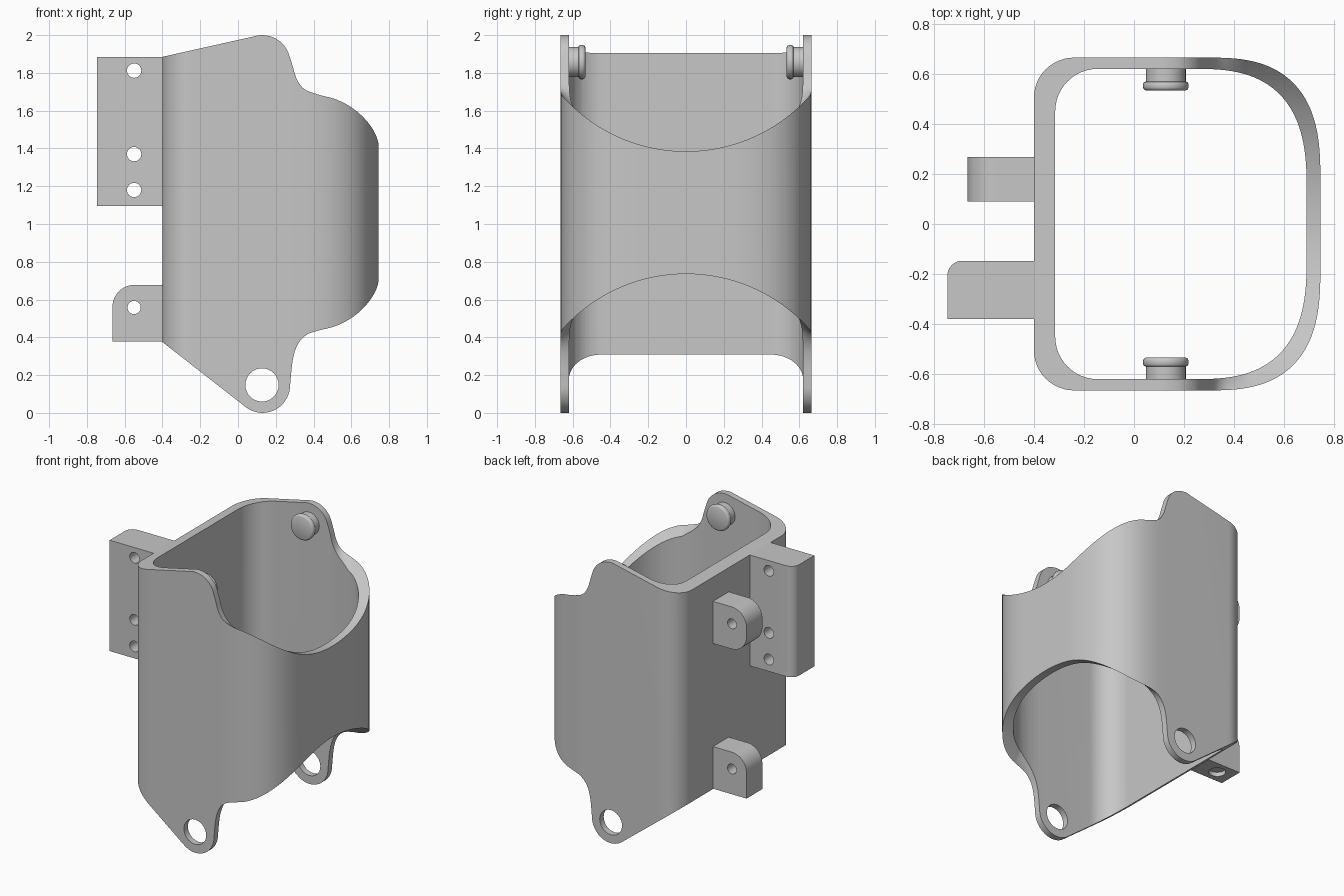
import bpy, bmesh
from math import sin, cos, pi, radians, sqrt
from mathutils import Vector

if "Cube" in bpy.data.objects:
    bpy.data.objects.remove(bpy.data.objects["Cube"])

grey = bpy.data.materials.new("plain grey")
grey.use_nodes = True
grey.diffuse_color = (0.57, 0.57, 0.57, 1)
grey.node_tree.nodes["Principled BSDF"].inputs["Base Color"].default_value = (0.57, 0.57, 0.57, 1)


def loft(name, sections, triangulate=False):
    """Solid skinned through closed sections of equal length, capped at both ends."""
    bm = bmesh.new()
    rings = [[bm.verts.new(p) for p in section] for section in sections]
    for a, b in zip(rings, rings[1:]):
        for i in range(len(a)):
            bm.faces.new((a[i - 1], a[i], b[i], b[i - 1]))
    bm.faces.new(rings[0])
    bm.faces.new(rings[-1])
    if triangulate:
        bmesh.ops.triangulate(bm, faces=bm.faces)
    bmesh.ops.recalc_face_normals(bm, faces=bm.faces)
    mesh = bpy.data.meshes.new(name)
    bm.to_mesh(mesh)
    bm.free()
    mesh.materials.append(grey)
    ob = bpy.data.objects.new(name, mesh)
    bpy.context.collection.objects.link(ob)
    return ob


def prism(name, outline, axis, lo, hi):
    """Extrude a 2D outline: (x, y) along z, or (x, z) along y."""
    if axis == "z":
        return loft(name, [[(x, y, d) for x, y in outline] for d in (lo, hi)])
    return loft(name, [[(x, d, z) for x, z in outline] for d in (lo, hi)])


def activate(ob):
    bpy.ops.object.select_all(action="DESELECT")
    ob.select_set(True)
    bpy.context.view_layer.objects.active = ob


def cut(ob, tool):
    tool.hide_render = True
    mod = ob.modifiers.new("cut", "BOOLEAN")
    mod.operation, mod.object, mod.solver = "DIFFERENCE", tool, "EXACT"
    activate(ob)
    bpy.ops.object.modifier_apply(modifier=mod.name)
    bpy.data.objects.remove(tool)


def smooth(ob, angle=30):
    activate(ob)
    bpy.ops.object.shade_smooth_by_angle(angle=radians(angle))


def arc(cx, cy, rx, ry, start, end, n=12):
    steps = [radians(start + (end - start) * i / n) for i in range(n + 1)]
    return [(cx + rx * cos(a), cy + ry * sin(a)) for a in steps]


def circle(x, z, r, n=32):
    return arc(x, z, r, r, 0, 360, n)[:-1]


def spline(points, n=5):
    """Smooth curve through the points."""
    p = [Vector(q) for q in points]
    p = [2 * p[0] - p[1]] + p + [2 * p[-1] - p[-2]]
    out = []
    for a, b, c, d in zip(p, p[1:], p[2:], p[3:]):
        for i in range(n):
            t = i / n
            out.append(tuple(0.5 * (2 * b + (c - a) * t + (2 * a - 5 * b + 4 * c - d) * t * t
                                    + (3 * b - a - 3 * c + d) * t ** 3)))
    return out + [tuple(points[-1])]


def sleeve_plan(x0, x1, y, r):
    """Half plan with a tight back corner and a full, wide front corner, then mirrored."""
    rx, ry, power = 0.45, 0.49, 2 / 2.74
    front = [(x1 - rx + rx * max(u, 0) ** power, y - ry + ry * max(v, 0) ** power)
             for u, v in arc(0, 0, 1, 1, 0, 90, 32)]
    half = front + arc(x0 + r, y - r, r, r, 90, 180)
    return half + [(px, -py) for px, py in reversed(half)]


def end_cutter(name, edge, side):
    """Cutter beyond the side edge line; towards the front it bows into a round scoop."""
    radius, half = 0.877, 0.665
    ys = [-0.75 + 1.5 * i / 60 for i in range(61)]
    sections = []
    for x, z in edge:
        blend = min(max((x - 0.3) / 0.15, 0), 1)
        scoop = [sqrt(radius ** 2 - y * y) - sqrt(radius ** 2 - half ** 2) for y in ys]
        far = 1 + side * 1.6
        sections.append([(x, y, z - side * blend * s) for y, s in zip(ys, scoop)]
                        + [(x, ys[-1], far), (x, ys[0], far)])
    return loft(name, sections, True)


# Sleeve: rounded tube with lugs and scooped openings at both ends
top = [(-0.5, 1.862), (-0.4, 1.885)] + spline(
    [(0.07, 1.99), (0.13, 2.0), (0.2, 1.982), (0.255, 1.93), (0.285, 1.85), (0.31, 1.77),
     (0.35, 1.715), (0.42, 1.691), (0.5, 1.69)]) + [(0.9, 1.69)]
bottom = [(-0.5, 0.453), (-0.4, 0.375)] + arc(0.13, 0.148, 0.146, 0.148, -126, -6, 16) + spline(
    [(0.276, 0.15), (0.29, 0.28), (0.315, 0.36), (0.36, 0.411), (0.42, 0.43), (0.5, 0.43)]) + [(0.9, 0.43)]

sleeve = prism("sleeve", sleeve_plan(-0.4, 0.745, 0.665, 0.16), "z", -0.1, 2.1)
cut(sleeve, prism("bore", sleeve_plan(-0.315, 0.69, 0.62, 0.17), "z", -0.2, 2.2))
cut(sleeve, end_cutter("top_cutter", top, 1))
cut(sleeve, end_cutter("bottom_cutter", bottom, -1))
cut(sleeve, prism("eye_cutter", circle(0.127, 0.148, 0.088), "y", -1, 1))
smooth(sleeve)

# Long mounting flange with three holes
flange = prism("flange", [(-0.39, -0.38), (-0.746, -0.38)] + arc(-0.686, -0.207, 0.06, 0.06, 180, 90)
               + [(-0.39, -0.147)], "z", 1.095, 1.885)
for z in (1.812, 1.37, 1.18):
    cut(flange, prism("hole_cutter", circle(-0.55, z, 0.038), "y", -0.5, 0))
smooth(flange)

# Two small tabs, the lower one with a square bottom corner and a shallow recess below
for name, base, round_bottom in (("lower_tab", 0.378, False), ("upper_tab", 1.413, True)):
    head = base + 0.3
    outline = [(-0.39, head)] + arc(-0.547, head - 0.118, 0.118, 0.118, 90, 180)
    outline += arc(-0.547, base + 0.118, 0.118, 0.118, 180, 270) if round_bottom else [(-0.665, base)]
    tab = prism(name, outline + [(-0.39, base)], "y", 0.09, 0.268)
    cut(tab, prism("hole_cutter", circle(-0.55, head - 0.12, 0.035), "y", 0, 0.5))
    if not round_bottom:
        cut(tab, prism("recess_cutter", circle(-0.55, 0.18, 0.055), "z", 0.3, base + 0.03))
    smooth(tab)

# Inward pins with a rounded head, turned from one profile
pin_profile = [(0.08, 0), (0.08, 0.055), (0.087, 0.058), (0.091, 0.066), (0.091, 0.08),
               (0.087, 0.088), (0.078, 0.092)]
for name, side in (("front_pin", -1), ("back_pin", 1)):
    pin = loft(name, [[(x, side * (0.625 - d), z) for x, z in circle(0.127, 1.857, r)]
                      for r, d in pin_profile])
    smooth(pin, 40)
